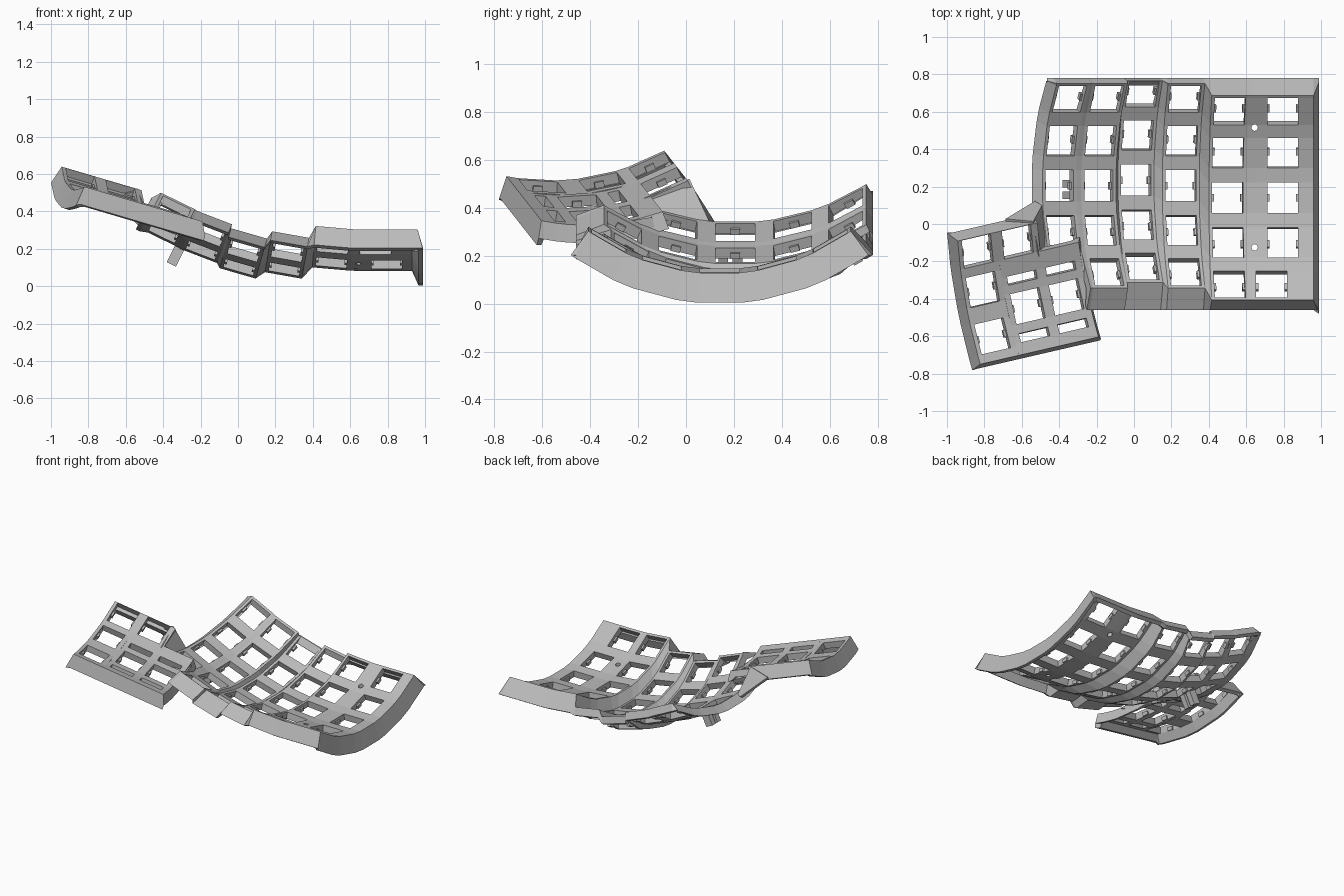
import bpy, bmesh, math
from mathutils import Matrix, Vector

old = bpy.data.objects.get("Cube")
if old:
    bpy.data.objects.remove(old)

mat = bpy.data.materials.new("light_grey_plastic")
mat.use_nodes = True
GREY = (0.5, 0.5, 0.5, 1)
mat.diffuse_color = GREY
mat.node_tree.nodes["Principled BSDF"].inputs["Base Color"].default_value = GREY

THICK, HALF = 0.047, 0.0825      # plate thickness, half of a switch opening
nubs = bmesh.new()


def finish(name, bm):
    bmesh.ops.recalc_face_normals(bm, faces=bm.faces)
    mesh = bpy.data.meshes.new(name)
    bm.to_mesh(mesh)
    bm.free()
    mesh.materials.append(mat)
    ob = bpy.data.objects.new(name, mesh)
    bpy.context.scene.collection.objects.link(ob)
    return ob


def rot(deg, axis):
    return Matrix.Rotation(math.radians(deg), 4, axis)


def curved(radius, u, a, w):
    """Point on a trough bent along its length, w below its surface."""
    return Vector((u, (radius + w) * math.sin(a), radius - (radius + w) * math.cos(a)))


class Stop:
    """One grid line: position, inset of its underside, depth of its rim, opening start."""
    def __init__(self, pos, inset=0, depth=0, opening=False, frame=None, rim=0, border=False):
        self.pos, self.inset, self.depth, self.opening = pos, inset, depth, opening
        self.frame, self.rim, self.border = frame, rim, border


def row_stops(lo, hi, openings, radius, lo_rim=True, hi_rim=True):
    rows = []
    if lo_rim:
        rows.append(Stop(lo, 0.025, border=True))
    rows.append(Stop(lo, 0.03 * lo_rim))
    for a, half in openings:
        rows += [Stop(a - half / radius, opening=True), Stop(a + half / radius)]
    rows.append(Stop(hi, -0.03 * hi_rim))
    if hi_rim:
        rows.append(Stop(hi, -0.025, border=True))
    return rows


def col_stops(frame, left, right, rim):
    return [Stop(left, frame=frame, rim=rim),
            Stop(-HALF, opening=True, frame=frame, rim=rim),
            Stop(HALF, frame=frame, rim=rim), Stop(right, frame=frame, rim=rim)]


def add_rim(cols, left=None, right=None):
    """Side walls; each is (distance out, depth)."""
    if left:
        c = cols[0]
        c.inset = 0.03
        cols.insert(0, Stop(c.pos - left[0], 0.025, left[1], frame=c.frame, rim=c.rim))
    if right:
        c = cols[-1]
        c.inset = -0.03
        cols.append(Stop(c.pos + right[0], -0.025, right[1], frame=c.frame, rim=c.rim))


def lattice(name, cols, rows, radius, missing, shift=None, adjust=None):
    """Curved plate with openings, underside and rims, made from grid lines."""
    bm = bmesh.new()
    top, under = {}, {}
    for i, c in enumerate(cols):
        for j, r in enumerate(rows):
            u = c.pos + (shift(i, j) if shift else 0)
            w = max(c.depth, c.rim if r.border else 0)
            p = c.frame @ curved(radius, u, r.pos, w)
            q = c.frame @ curved(radius, u + c.inset, r.pos + r.inset, max(w, THICK))
            if adjust:
                adjust(p, j, 0)
                adjust(q, j, 0.025)
            top[i, j], under[i, j] = bm.verts.new(p), bm.verts.new(q)

    solid = set()
    for i in range(len(cols) - 1):
        for j in range(len(rows) - 1):
            if missing(i, j):
                continue
            if not (cols[i].opening and rows[j].opening):
                solid.add((i, j))
            elif (rows[j + 1].pos - rows[j].pos) * radius > 0.1:
                # Retaining nubs on both sides of a switch opening
                a = (rows[j].pos + rows[j + 1].pos) / 2
                for k in (i, i + 1):
                    u = cols[k].pos + (shift(k, j) if shift else 0)
                    m = (cols[i].frame @ Matrix.Translation(curved(radius, u, a, 0.03))
                         @ Matrix.Rotation(a, 4, 'X') @ Matrix.Diagonal((0.025, 0.04, 0.025, 1)))
                    bmesh.ops.create_cube(nubs, size=1, matrix=m)

    for i, j in solid:
        ring = [(i, j), (i + 1, j), (i + 1, j + 1), (i, j + 1)]
        bm.faces.new([top[k] for k in ring])
        bm.faces.new([under[k] for k in reversed(ring)])
        beside = [(i, j - 1), (i + 1, j), (i, j + 1), (i - 1, j)]
        for n, other in enumerate(beside):
            if other not in solid:
                a, b = ring[n], ring[(n + 1) % 4]
                bm.faces.new([top[b], top[a], under[a], under[b]])
    loose = [v for v in bm.verts if not v.link_faces]
    bmesh.ops.delete(bm, geom=loose, context='VERTS')
    return finish(name, bm)


# Finger plate: six bent columns, each with its own place and tilt
R = 0.927
columns = [  # x, y, z, tilt, left, right, rim depth
    (-0.40, 0.205, 0.295, 26, -0.1, 0.1, 0.06),
    (-0.19, 0.205, 0.20, 21, -0.1, 0.1, 0.06),
    (0.01, 0.235, 0.11, 16, -0.1, 0.1, 0.06),
    (0.25, 0.205, 0.10, 10, -0.1, 0.1, 0.06),
    (0.50, 0.14, 0.135, 5, -0.1, 0.1, 0.125),
    (0.795, 0.14, 0.125, 0, -0.15, 0.165, 0.125)]
cols = []
for x, y, z, tilt, left, right, rim in columns:
    cols += col_stops(Matrix.Translation((x, y, z)) @ rot(tilt, 'Y'), left, right, rim)
add_rim(cols, (0.035, 0.06), (0.03, 0.125))
end = math.radians(30) + 0.1 / R
rows = row_stops(-end, end, [(math.radians(15 * k), HALF) for k in range(-2, 3)], R)
last = len(rows) - 1


def square_ends(p, j, inner):
    if j == 0:
        p.y = -0.46 + inner
    elif j == last:
        p.y = 0.78 - inner
    else:
        p.y = min(p.y, 0.765 - inner)


finger_plate = lattice(
    "finger_plate", cols, rows, R,
    missing=lambda i, j: i < 4 and j < 3,
    shift=lambda i, j: -0.06 if j in (2, 3) and len(cols) - 4 <= i <= len(cols) - 3 else 0,
    adjust=square_ends)

# Screw holes between the outer columns
for n, y in enumerate((0.515, -0.125)):
    bpy.ops.mesh.primitive_cylinder_add(vertices=16, radius=0.017, depth=0.4, location=(0.645, y, 0.2))
    cutter = bpy.context.object
    cutter.name = f"screw_cutter_{n + 1}"
    cutter.hide_render = True
    cutter.hide_set(True)
    cut = finger_plate.modifiers.new("screw_hole", 'BOOLEAN')
    cut.object, cut.operation, cut.solver = cutter, 'DIFFERENCE', 'EXACT'

# Thumb plate: outer column of three, inner pair of long keys with slots
RT = 0.95
thumb = Matrix.Translation((-0.81, -0.35, 0.505)) @ rot(13, 'Z') @ rot(16, 'Y') @ rot(12, 'X')
LOW, HIGH = -0.41, 0.32
outer = col_stops(thumb, -0.105, 0.115, 0.1)
add_rim(outer, left=(0.02, 0.11))
lattice("thumb_outer_plate", outer,
        row_stops(LOW, HIGH, [(-0.27, HALF), (0, HALF), (0.23, HALF)], RT), RT,
        missing=lambda i, j: False)

inner = (col_stops(thumb @ Matrix.Translation((0.229, 0, 0)), -0.114, 0.1, 0.1)
         + col_stops(thumb @ Matrix.Translation((0.45, 0, 0)), -0.1, 0.12, 0.1))
add_rim(inner, right=(0.03, 0.07))
lattice("thumb_inner_plate", inner,
        row_stops(LOW, HIGH, [(-0.315, 0.024), (-0.149, HALF), (0.015, 0.024), (0.23, HALF)], RT), RT,
        missing=lambda i, j: i > 3 and j > 7)

# Web joining the thumb plate to the finger plate
upper = [thumb @ curved(RT, u, a, 0.01) for u, a in
         ((0.32, HIGH), (0.33, 0.08), (0.57, 0.08), (0.57, -0.2))]
upper.insert(0, thumb @ curved(RT, 0.2, HIGH, 0.09))
lower = [Vector(p) for p in ((-0.53, 0.11, 0.33), (-0.50, 0.09, 0.33), (-0.47, -0.12, 0.34),
                             (-0.30, -0.13, 0.27), (-0.27, -0.32, 0.28))]
bm = bmesh.new()
up, lo = [bm.verts.new(p) for p in upper], [bm.verts.new(p) for p in lower]
for k in range(len(up) - 1):
    bm.faces.new((up[k], up[k + 1], lo[k + 1], lo[k]))
web = finish("joining_web", bm)
wall = web.modifiers.new("wall", 'SOLIDIFY')
wall.thickness, wall.offset = 0.03, 0

# Small bracket hanging beneath the inner column
bracket = bmesh.new()
for y in (0.155, 0.215):
    bmesh.ops.create_cube(bracket, size=1, matrix=Matrix.Translation((-0.33, y, 0.17)) @ rot(26, 'Y')
                          @ Matrix.Diagonal((0.055, 0.04, 0.12, 1)))
finish("hanging_bracket", bracket)
finish("switch_nubs", nubs)
